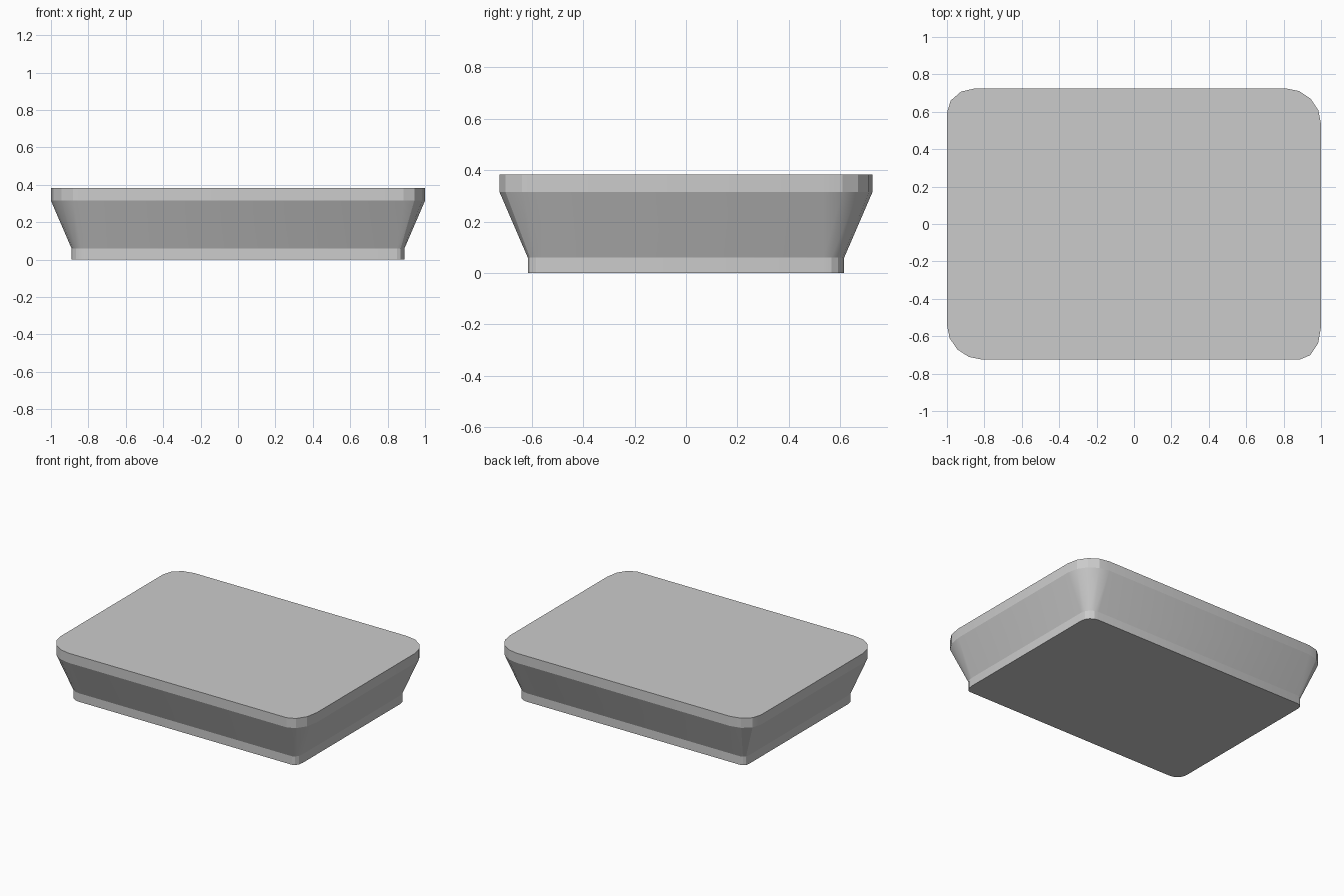
import bpy, bmesh
from math import cos, sin, pi, radians

if "Cube" in bpy.data.objects:
    bpy.data.objects.remove(bpy.data.objects["Cube"])

# Rounded-rectangle corners: sign x, sign y, radius x, radius y, segments
CORNERS = [(1, 1, 0.19, 0.19, 4), (-1, 1, 0.15, 0.13, 3),
           (-1, -1, 0.19, 0.185, 4), (1, -1, 0.115, 0.175, 3)]
# Side profile: inset, height
PROFILE = [(0.11, 0.0), (0.11, 0.06), (0.0, 0.315), (0.0, 0.383)]


def outline(inset):
    """Rounded rectangle, moved inward by inset, running anticlockwise."""
    pts = []
    hx, hy = 1.0 - inset, 0.725 - inset
    for i, (sx, sy, rx, ry, n) in enumerate(CORNERS):
        rx, ry = max(rx - inset, 0.04), max(ry - inset, 0.04)
        for k in range(n + 1):
            a = i * pi / 2 + k * pi / 2 / n
            pts.append((sx * (hx - rx) + rx * cos(a), sy * (hy - ry) + ry * sin(a)))
    return pts


# Tray: foot band, flared wall, rim band, with closed top and bottom
bm = bmesh.new()
rings = [[bm.verts.new((x, y, z)) for x, y in outline(d)] for d, z in PROFILE]
for lo, hi in zip(rings, rings[1:]):
    for i in range(len(lo)):
        j = (i + 1) % len(lo)
        bm.faces.new((lo[i], lo[j], hi[j], hi[i]))
bm.faces.new(rings[0][::-1])
bm.faces.new(rings[-1])
mesh = bpy.data.meshes.new("tray")
bm.to_mesh(mesh)
bm.free()

tray = bpy.data.objects.new("tray", mesh)
bpy.context.collection.objects.link(tray)
bpy.context.view_layer.objects.active = tray
tray.select_set(True)
bpy.ops.object.shade_smooth_by_angle(angle=radians(22))
